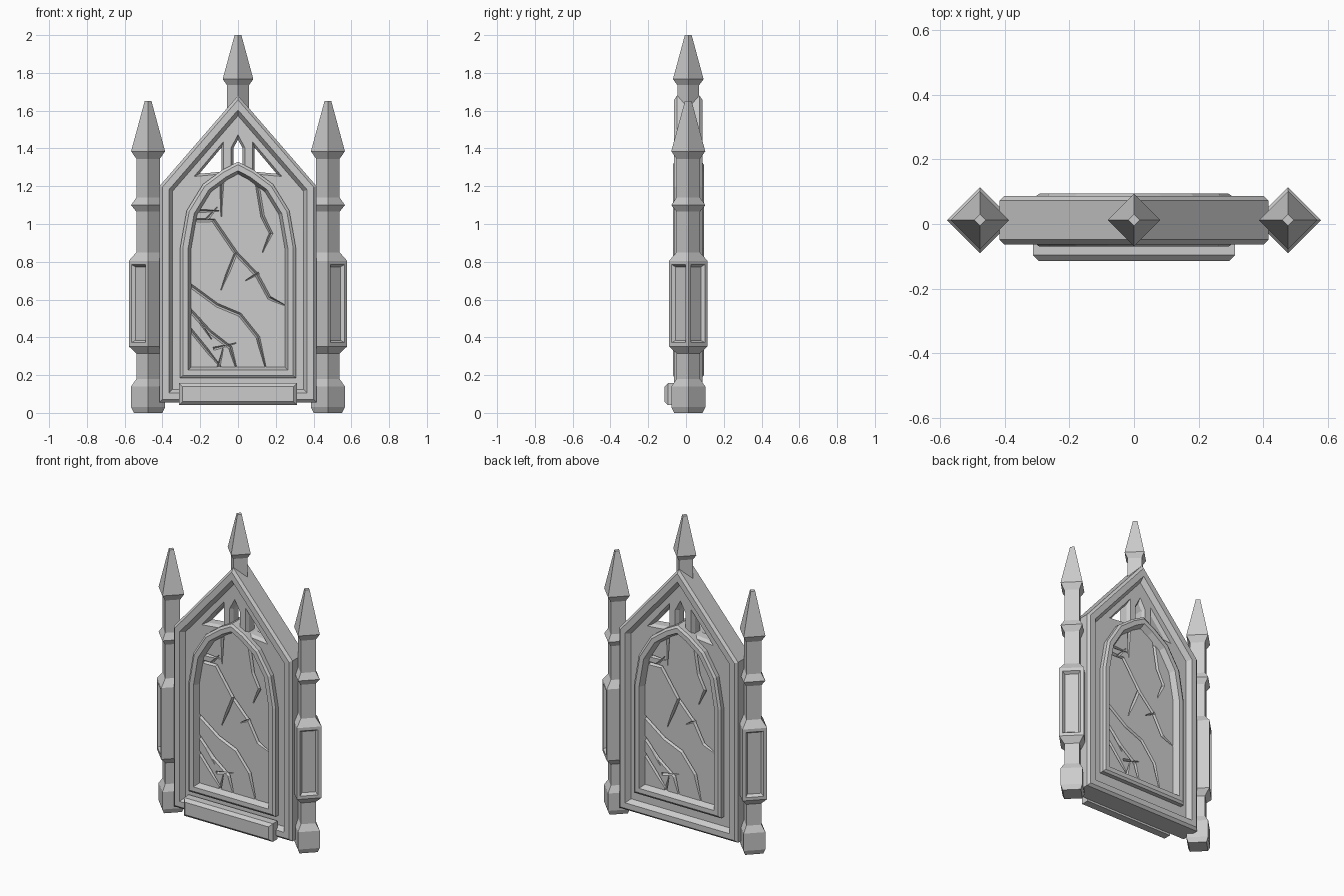
import bpy, bmesh, math
from mathutils import Vector

if "Cube" in bpy.data.objects:
    bpy.data.objects.remove(bpy.data.objects["Cube"])

CY = 0.012  # depth centre of frame and pillars
stone = bpy.data.materials.new("grey stone")
stone.diffuse_color = (0.6, 0.6, 0.6, 1)
stone.use_nodes = True
stone.node_tree.nodes["Principled BSDF"].inputs["Base Color"].default_value = stone.diffuse_color


def finish(name, bm, x=0):
    bmesh.ops.recalc_face_normals(bm, faces=bm.faces[:])
    me = bpy.data.meshes.new(name)
    bm.to_mesh(me)
    bm.free()
    me.materials.append(stone)
    ob = bpy.data.objects.new(name, me)
    ob.location = (x, CY, 0)
    bpy.context.collection.objects.link(ob)
    return ob


def loft_bm(sections, ring=False):
    """Skin equal-length loops; ring joins last to first, otherwise caps."""
    bm = bmesh.new()
    loops = [[bm.verts.new(p) for p in s] for s in sections]
    n = len(loops[0])
    pairs = list(zip(loops, loops[1:])) + ([(loops[-1], loops[0])] if ring else [])
    for a, b in pairs:
        for i in range(n):
            j = (i + 1) % n
            bm.faces.new((a[i], a[j], b[j], b[i]))
    if not ring:
        bm.faces.new(loops[0])
        bm.faces.new(loops[-1])
    return bm


def inset(poly, d):
    """Mitred inward offset of a counter-clockwise x/z outline."""
    out = []
    for i, p in enumerate(poly):
        p0, p1, p2 = Vector(poly[i - 1]), Vector(p), Vector(poly[(i + 1) % len(poly)])
        e1, e2 = (p1 - p0).normalized(), (p2 - p1).normalized()
        n1, n2 = Vector((-e1.y, e1.x)), Vector((-e2.y, e2.x))
        out.append(p1 + (n1 + n2) * d / (1 + n1.dot(n2)))
    return out


def layers(poly, profile):
    return [[(q.x, y, q.y) for q in inset(poly, d)] for d, y in profile]


def both_sides(front):
    return front + [(d, -y) for d, y in reversed(front)]


def mirrored(right):
    """Close a right-hand half outline that ends at the apex."""
    return right + [(-x, z) for x, z in reversed(right[:-1])]


# Outlines
gable = mirrored([(.416, .055), (.416, 1.2), (0, 1.68)])
arch = mirrored([(.306, .185), (.306, .875), (.272, 1.07), (.186, 1.21), (.085, 1.285), (0, 1.33)])

# Gabled outer rim and pointed arch moulding
finish("gable_rim", loft_bm(layers(gable, both_sides(
    [(0, -.06), (.015, -.075), (.05, -.075), (.07, -.045)])), True))
finish("arch_moulding", loft_bm(layers(arch, both_sides(
    [(0, -.03), (0, -.072), (.014, -.082), (.042, -.082), (.06, -.04)])), True))

# Back plate, pierced and cracked by cutters
T = .045
plate = finish("cracked_plate", loft_bm(layers(gable, [(.06, -T), (.06, T)])))
cutters = []

# Tracery holes with splayed edges
tri = [(.235, 1.25), (.075, 1.44), (.075, 1.265)]
lancet = mirrored([(.037, 1.29), (.037, 1.405), (0, 1.475)])
for hole in (tri, [(-x, z) for x, z in reversed(tri)], lancet):
    cutters.append(finish("hole_cutter", loft_bm(layers(
        hole, both_sides([(-.002, -.05), (.013, -.025)])))))

# Cracks: centre lines with half width
cracks = [
    (.013, [(-.22, 1.02), (-.13, 1.02), (-.01, .845), (.10, .73), (.165, .61), (.26, .565)]),
    (.011, [(-.01, .85), (-.05, .75), (-.09, .65)]),
    (.010, [(.11, .74), (.04, .70)]),
    (.013, [(.10, 1.22), (.13, 1.04), (.175, .95), (.13, .85)]),
    (.013, [(-.26, .68), (-.11, .57), (.01, .52), (.106, .40), (.155, .21)]),
    (.013, [(-.26, .55), (-.15, .43), (-.04, .345), (0, .21)]),
    (.012, [(-.26, .45), (-.17, .34), (-.07, .22)]),
    (.012, [(-.21, .50), (-.14, .39)]),
    (.011, [(-.13, .34), (-.01, .37)]),
    (.012, [(-.11, .22), (-.08, .34)]),
    (.013, [(-.085, 1.22), (-.088, 1.04)]),
    (.012, [(-.21, 1.07), (-.10, 1.07)]),
    (.011, [(-.17, 1.02), (-.11, 1.09)]),
]
for side in (1, -1):
    for w, pts in cracks:
        secs = []
        for i, p in enumerate(pts):
            a, b = Vector(pts[max(i - 1, 0)]), Vector(pts[min(i + 1, len(pts) - 1)])
            t = (b - a).normalized()
            h = Vector((-t.y, t.x)) * (w if i < len(pts) - 1 else w * .25)
            p = Vector(p)
            tri3 = [(p + h, -T - .004), (p - h, -T - .004), (p, -T + .014)]
            secs.append([(side * q.x, side * y, q.y) for q, y in tri3])
        cutters.append(finish("crack_cutter", loft_bm(secs)))

bpy.context.view_layer.objects.active = plate
for c in cutters:
    c.hide_render = True
    m = plate.modifiers.new("cut", 'BOOLEAN')
    m.operation, m.solver, m.object = 'DIFFERENCE', 'EXACT', c
    bpy.ops.object.modifier_apply(modifier=m.name)
for c in cutters:
    bpy.data.objects.remove(c)

# Front sill
sill = [(-.312, .042), (.312, .042), (.312, .157), (-.312, .157)]
finish("front_sill", loft_bm(layers(sill, [(0, -.06), (0, -.108), (.018, -.126)])))


# Diamond-section pillars and finial
def spire(name, x, profile, panels=False):
    bm = loft_bm([[(r, 0, z), (0, r, z), (-r, 0, z), (0, -r, z)] for r, z in profile])
    if panels:  # sunken panels on the two outward faces of the thick block
        bm.normal_update()
        faces = [f for f in bm.faces if abs(f.calc_center_median().z - .578) < .02
                 and f.calc_center_median().x * x > 0]
        bmesh.ops.recalc_face_normals(bm, faces=bm.faces[:])
        bmesh.ops.inset_individual(bm, faces=faces, thickness=.028)
        bmesh.ops.inset_individual(bm, faces=faces, thickness=.018, depth=-.018)
    finish(name, bm, x)


pillar = [(.075, 0), (.09, .03), (.09, .14), (.062, .18), (.062, .315), (.102, .352), (.102, .805),
          (.062, .85), (.062, 1.065), (.09, 1.1), (.062, 1.14), (.062, 1.345), (.09, 1.385), (.018, 1.65)]
for side, label in ((-1, "left"), (1, "right")):
    spire(label + "_pillar", side * .476, pillar, True)
spire("top_finial", 0, [(.058, 1.6), (.058, 1.735), (.081, 1.767), (.018, 2.0)])
